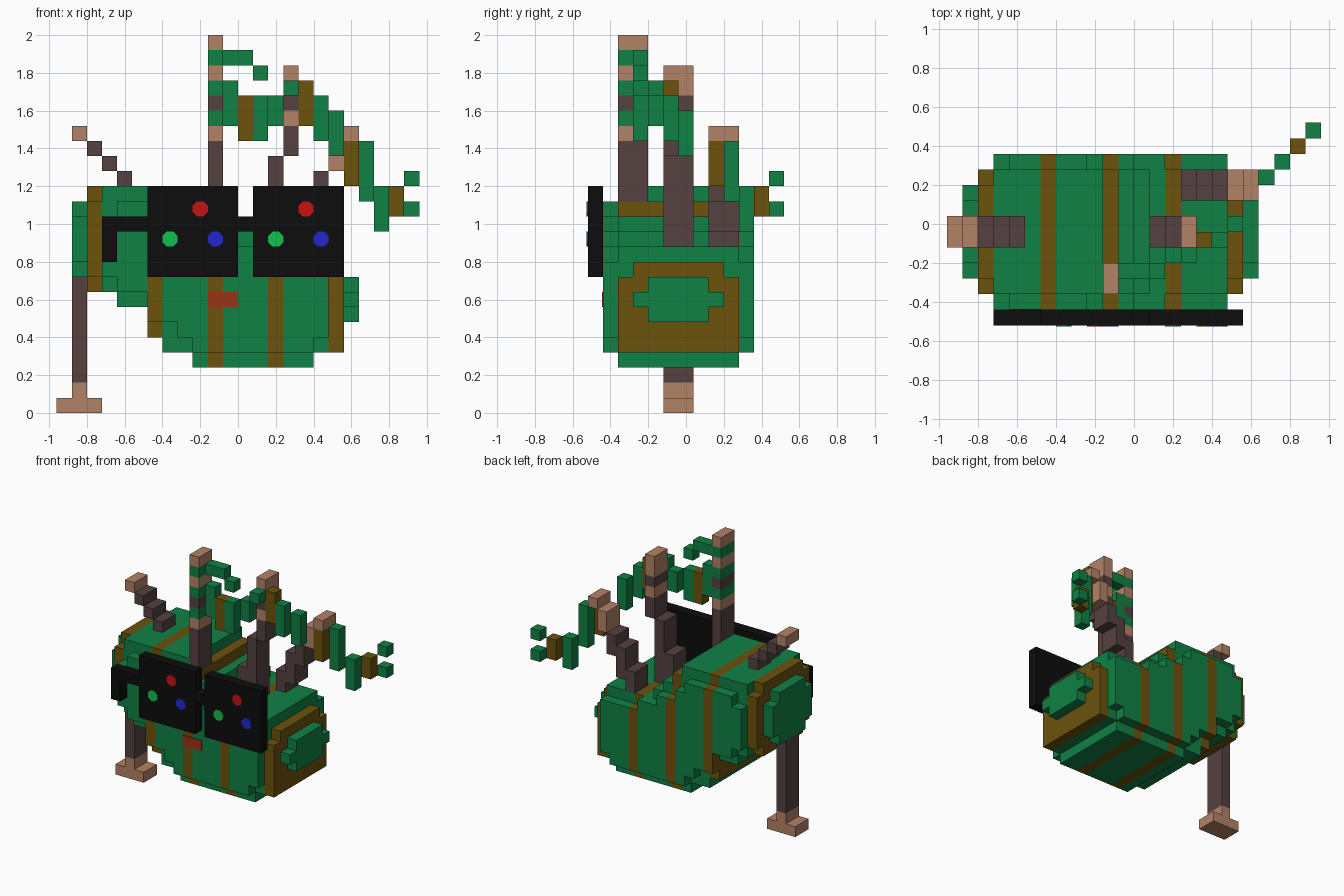
import bpy, bmesh, math
from mathutils import Vector

if "Cube" in bpy.data.objects:
    bpy.data.objects.remove(bpy.data.objects["Cube"])

U = 0.08                                  # block size
ORIGIN = Vector((-0.96, -0.52, 0.0))      # corner of block (0, 0, 0)


def material(name, rgb):
    m = bpy.data.materials.new(name)
    m.diffuse_color = (*rgb, 1)
    m.use_nodes = True
    m.node_tree.nodes["Principled BSDF"].inputs["Base Color"].default_value = m.diffuse_color
    return m


GREEN = material("leaf_green", (0.005, 0.22, 0.06))
BROWN = material("olive_brown", (0.15, 0.085, 0.004))
TAN = material("tan", (0.45, 0.225, 0.136))
DARK = material("dark_umber", (0.09, 0.053, 0.052))
BLACK = material("black", (0.004, 0.004, 0.004))
RED = material("red", (0.58, 0.006, 0.006))
BLUE = material("blue", (0.015, 0.022, 0.61))
LIME = material("bright_green", (0.006, 0.52, 0.075))
RUST = material("rust_red", (0.33, 0.034, 0.007))


def finish(name, bm, mats):
    me = bpy.data.meshes.new(name)
    bm.to_mesh(me)
    bm.free()
    for m in mats:
        me.materials.append(m)
    ob = bpy.data.objects.new(name, me)
    bpy.context.collection.objects.link(ob)
    return ob


def blocks(name, parts):
    """Build the outer skin of block ranges: (material, (i0,i1), (j0,j1), (k0,k1)), inclusive."""
    mats, cells = [], {}
    for mat, (i0, i1), (j0, j1), (k0, k1) in parts:
        if mat not in mats:
            mats.append(mat)
        for i in range(i0, i1 + 1):
            for j in range(j0, j1 + 1):
                for k in range(k0, k1 + 1):
                    cells[i, j, k] = mats.index(mat)
    bm = bmesh.new()
    for c, idx in cells.items():
        for axis in range(3):
            for side in (-1, 1):
                n = list(c)
                n[axis] += side
                if tuple(n) in cells:
                    continue
                corners = []
                for u, v in ((0, 0), (1, 0), (1, 1), (0, 1)):
                    p = list(c)
                    p[axis] += side > 0
                    p[(axis + 1) % 3] += u
                    p[(axis + 2) % 3] += v
                    corners.append(bm.verts.new(ORIGIN + Vector(p) * U))
                if side < 0:
                    corners.reverse()
                bm.faces.new(corners).material_index = idx
    bmesh.ops.remove_doubles(bm, verts=bm.verts, dist=0.001)
    return finish(name, bm, mats)


# Striped body: slices along x (first, last, bottom, wide bottom, wide top, top)
slices = [(3, 3, 8, 9, 12, 14), (4, 5, 7, 8, 13, 14), (6, 6, 5, 6, 13, 14),
          (7, 7, 4, 6, 13, 14), (8, 8, 4, 5, 13, 14), (9, 9, 3, 4, 12, 14),
          (10, 10, 3, 4, 11, 13), (11, 11, 3, 4, 11, 12), (12, 12, 3, 4, 10, 11),
          (13, 13, 3, 4, 10, 10), (14, 16, 3, 4, 9, 10), (17, 17, 4, 5, 9, 10)]
body = []
for first, last, kb, kwb, kwt, kt in slices:
    for i in range(first, last + 1):
        m = BROWN if i % 4 == 2 else GREEN
        body += [(m, (i, i), (2, 9), (kb, kt)), (m, (i, i), (1, 10), (kwb, kwt))]
# Stepped round ends
for m, i, j0, j1, k0, k1 in [(BROWN, 2, 2, 9, 8, 14), (GREEN, 1, 3, 8, 9, 13),
                             (GREEN, 19, 3, 8, 6, 8)]:
    body += [(m, (i, i), (j0 + 1, j1 - 1), (k0, k1)), (m, (i, i), (j0, j1), (k0 + 1, k1 - 1))]
body += [(BROWN, (18, 18), (2, 9), (4, 8)), (BROWN, (18, 18), (3, 8), (9, 9))]
blocks("body", body)

# Leg with foot, and the raised arm
MID = (5, 6)
blocks("leg", [(TAN, (0, 2), MID, (0, 0)), (TAN, (1, 1), MID, (1, 1)), (DARK, (1, 1), MID, (2, 8))])
blocks("raised_arm", [(DARK if s else TAN, (1 + s, 1 + s), MID, (18 - s, 18 - s)) for s in range(4)])

# Upright tall post with bands
F = (2, 3)
bands = [(DARK, 14, 17), (TAN, 18, 18), (GREEN, 19, 19), (DARK, 20, 20), (GREEN, 21, 21),
         (TAN, 22, 22), (GREEN, 23, 23), (TAN, 24, 24)]
blocks("tall_post", [(m, (10, 10), F, (a, b)) for m, a, b in bands])

# Leaning posts
blocks("middle_post", [(m, (i, i), MID, (a, b)) for m, i, a, b in [
    (DARK, 13, 11, 13), (DARK, 14, 11, 16), (DARK, 15, 17, 18), (TAN, 15, 19, 19),
    (DARK, 15, 20, 20), (TAN, 15, 21, 22)]])
blocks("rear_post", [(m, (i, i), (8, 9), (a, b)) for m, i, a, b in [
    (DARK, 15, 11, 12), (DARK, 16, 12, 14), (DARK, 17, 14, 15), (TAN, 18, 16, 17), (TAN, 19, 18, 18)]])

# Vine draped from post to post: material, i, j, lowest k, highest k
vine = [(GREEN, 11, 3, 19, 21), (BROWN, 12, 3, 18, 20), (GREEN, 13, 3, 18, 20), (GREEN, 14, 4, 19, 20),
        (GREEN, 15, 4, 21, 21), (BROWN, 16, 5, 19, 21), (GREEN, 17, 5, 18, 20), (GREEN, 18, 6, 17, 19),
        (BROWN, 19, 8, 15, 17), (GREEN, 20, 9, 14, 17), (GREEN, 21, 10, 12, 14), (BROWN, 22, 11, 13, 14),
        (GREEN, 23, 12, 13, 13), (GREEN, 23, 12, 15, 15)]
blocks("vine", [(m, (i, i), (j, j), (a, b)) for m, i, j, a, b in vine])
blocks("vine_tip", [(GREEN, (11, 12), (3, 3), (23, 23)), (GREEN, (13, 13), (3, 3), (22, 22))])

# Glasses: two lenses, bridge and side hook
blocks("glasses", [(BLACK, (6, 11), (0, 0), (9, 14)), (BLACK, (13, 18), (0, 0), (9, 14)),
                   (BLACK, (3, 12), (0, 0), (12, 12)), (BLACK, (3, 3), (0, 0), (10, 12))])


# Coloured octagonal lights on each lens
def light(name, mat, x, z):
    bm = bmesh.new()
    pts = [(x + 0.0433 * math.cos(a), -0.526, z + 0.0433 * math.sin(a))
           for a in (math.pi / 8 + n * math.pi / 4 for n in range(8))]
    face = bm.faces.new([bm.verts.new(p) for p in pts])
    ext = bmesh.ops.extrude_face_region(bm, geom=[face], use_keep_orig=True)
    for v in ext["geom"]:
        if isinstance(v, bmesh.types.BMVert):
            v.co.y = -0.519
    bmesh.ops.recalc_face_normals(bm, faces=bm.faces)
    finish(name, bm, [mat])


for side, x in (("left", -0.24), ("right", 0.32)):
    light(side + "_red_light", RED, x + 0.04, 1.08)
    light(side + "_green_light", LIME, x - 0.12, 0.92)
    light(side + "_blue_light", BLUE, x + 0.12, 0.92)

# Mouth plate
bm = bmesh.new()
bmesh.ops.create_cube(bm, size=1)
bmesh.ops.scale(bm, verts=bm.verts, vec=(0.16, 0.008, 0.08))
bmesh.ops.translate(bm, verts=bm.verts, vec=(-0.08, -0.442, 0.60))
finish("mouth", bm, [RUST])
